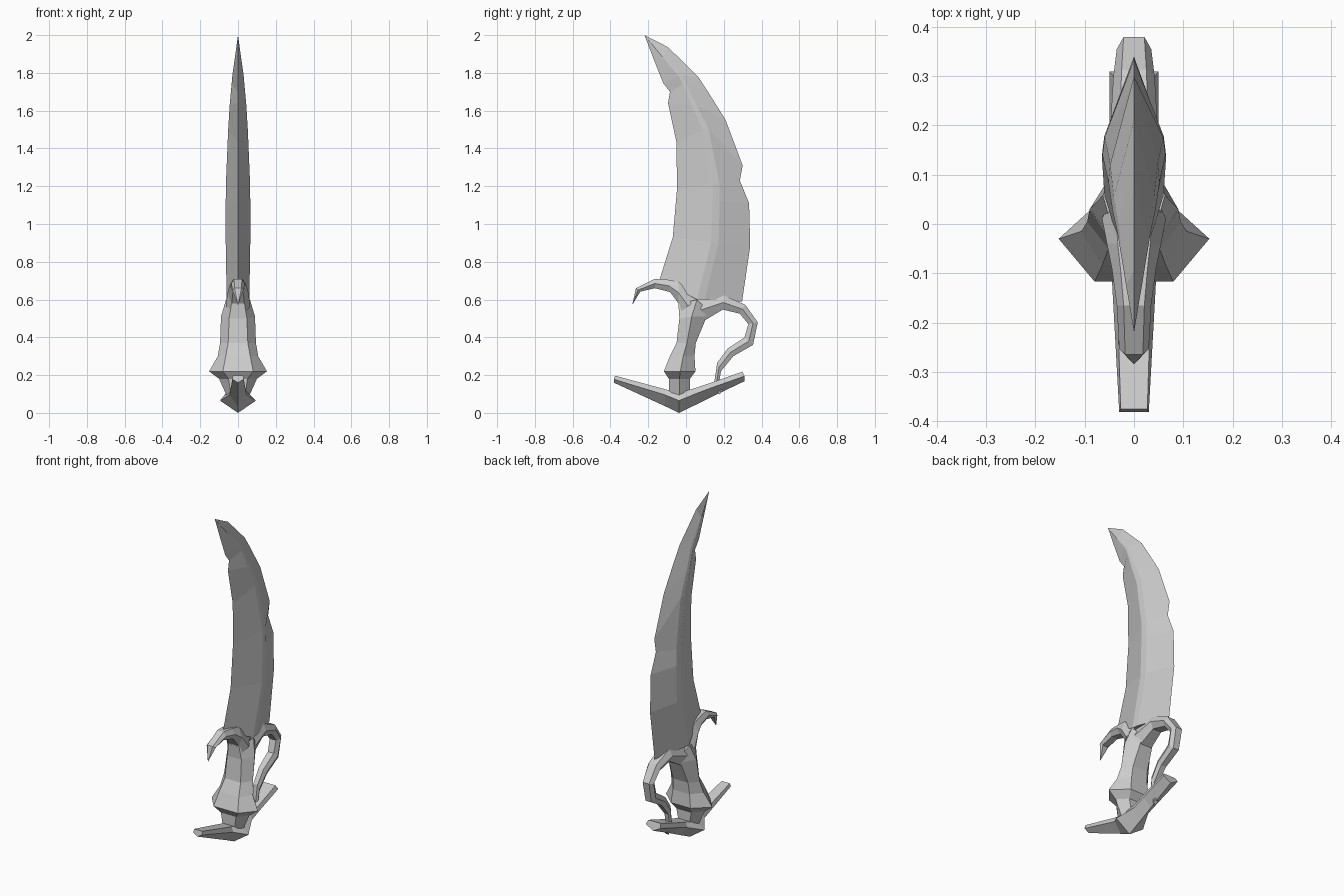
import bpy, bmesh
from mathutils import Vector


def loft(name, rings):
    """Skin a row of equal-length point rings, cap both ends, merge collapsed points."""
    bm = bmesh.new()
    rows = [[bm.verts.new(Vector(p)) for p in ring] for ring in rings]
    n = len(rows[0])
    for a, b in zip(rows, rows[1:]):
        for i in range(n):
            j = (i + 1) % n
            bm.faces.new((a[i], a[j], b[j], b[i]))
    bm.faces.new(rows[0][::-1])
    bm.faces.new(rows[-1])
    bmesh.ops.remove_doubles(bm, verts=bm.verts, dist=0.0005)
    bmesh.ops.recalc_face_normals(bm, faces=bm.faces)
    mesh = bpy.data.meshes.new(name)
    bm.to_mesh(mesh)
    bm.free()
    obj = bpy.data.objects.new(name, mesh)
    bpy.context.collection.objects.link(obj)
    return obj


# Blade: sharp front edge, flat central ridge band, sharp back edge
def blade_ring(fy, fz, ry, rz, by, bz, half, band):
    ry2 = ry + band
    return [(0, fy, fz), (half, ry, rz), (half * .93, ry2, rz), (0, by, bz),
            (-half * .93, ry2, rz), (-half, ry, rz)]


loft("blade", [blade_ring(*r) for r in [
    (-.14, .705, .058, .60, .297, .59, .06, .04),
    (-.07, .93, .133, .90, .34, .885, .065, .04),
    (-.055, 1.10, .14, 1.12, .334, 1.11, .065, .038),
    (-.048, 1.18, .14, 1.215, .285, 1.23, .064, .036),
    (-.05, 1.43, .085, 1.50, .30, 1.31, .052, .036),
    (-.095, 1.64, .03, 1.63, .21, 1.55, .044, .025),
    (-.085, 1.70, -.016, 1.74, .11, 1.71, .034, .018),
    (-.12, 1.745, -.04, 1.785, .064, 1.78, .03, .015),
    (-.17, 1.87, -.125, 1.885, -.095, 1.936, .016, .005),
    (-.22, 2.0, -.22, 2.0, -.22, 2.0, 0, 0),
]])


# Grip: six-sided, flat front face, flared collar at the bottom
def grip_ring(fy, fz, wf, my, mz, wm, by, bz, wb):
    return [(-wf, fy, fz), (wf, fy, fz), (wm, my, mz),
            (wb, by, bz), (-wb, by, bz), (-wm, my, mz)]


loft("grip", [grip_ring(*r) for r in [
    (-.09, .08, .035, -.035, .08, .055, .02, .08, .03),
    (-.09, .18, .05, -.035, .18, .10, .02, .18, .05),
    (-.117, .22, .08, -.03, .22, .153, .05, .22, .065),
    (-.085, .30, .065, -.015, .30, .107, .045, .30, .055),
    (-.05, .37, .052, .005, .37, .095, .052, .37, .05),
    (-.035, .50, .047, .03, .51, .09, .11, .51, .04),
    (-.04, .575, .035, .058, .60, .063, .125, .535, .035),
]])


# Guards: bevelled bars given by outer and inner edge of the side outline
def bar_ring(oy, oz, iy, iz, w):
    cy, cz = (oy + iy) / 2, (oz + iz) / 2
    return [(-w * .6, oy, oz), (w * .6, oy, oz), (w, cy, cz),
            (w * .6, iy, iz), (-w * .6, iy, iz), (-w, cy, cz)]


loft("front_claw", [bar_ring(*r) for r in [
    (.058, .60, -.035, .53, .065),
    (-.04, .695, -.04, .58, .055),
    (-.095, .705, -.085, .64, .045),
    (-.165, .71, -.165, .66, .035),
    (-.265, .66, -.242, .642, .03),
    (-.285, .57, -.285, .57, 0),
]])

loft("knuckle_guard", [bar_ring(*r) for r in [
    (.058, .60, .10, .49, .062),
    (.20, .622, .195, .547, .048),
    (.313, .573, .285, .525, .042),
    (.38, .48, .33, .47, .035),
    (.355, .36, .31, .40, .032),
    (.25, .30, .22, .34, .028),
    (.185, .22, .165, .265, .022),
    (.175, .16, .15, .165, .018),
    (.195, .12, .175, .095, .014),
]])


# Pommel crossbar: V-shaped, keel underneath
def cross_ring(y, top, side, keel, wt, ws, lean):
    return [(-wt, y - lean, top), (wt, y - lean, top), (ws, y, side),
            (0, y, keel), (-ws, y, side)]


loft("pommel_crossbar", [cross_ring(*r) for r in [
    (-.382, .197, .178, .16, .027, .03, -.006),
    (-.11, .125, .095, .035, .035, .045, 0),
    (-.037, .105, .065, .0, .05, .095, 0),
    (.06, .135, .105, .047, .04, .05, 0),
    (.14, .162, .135, .087, .042, .05, 0),
    (.31, .218, .195, .168, .04, .05, .012),
]])
